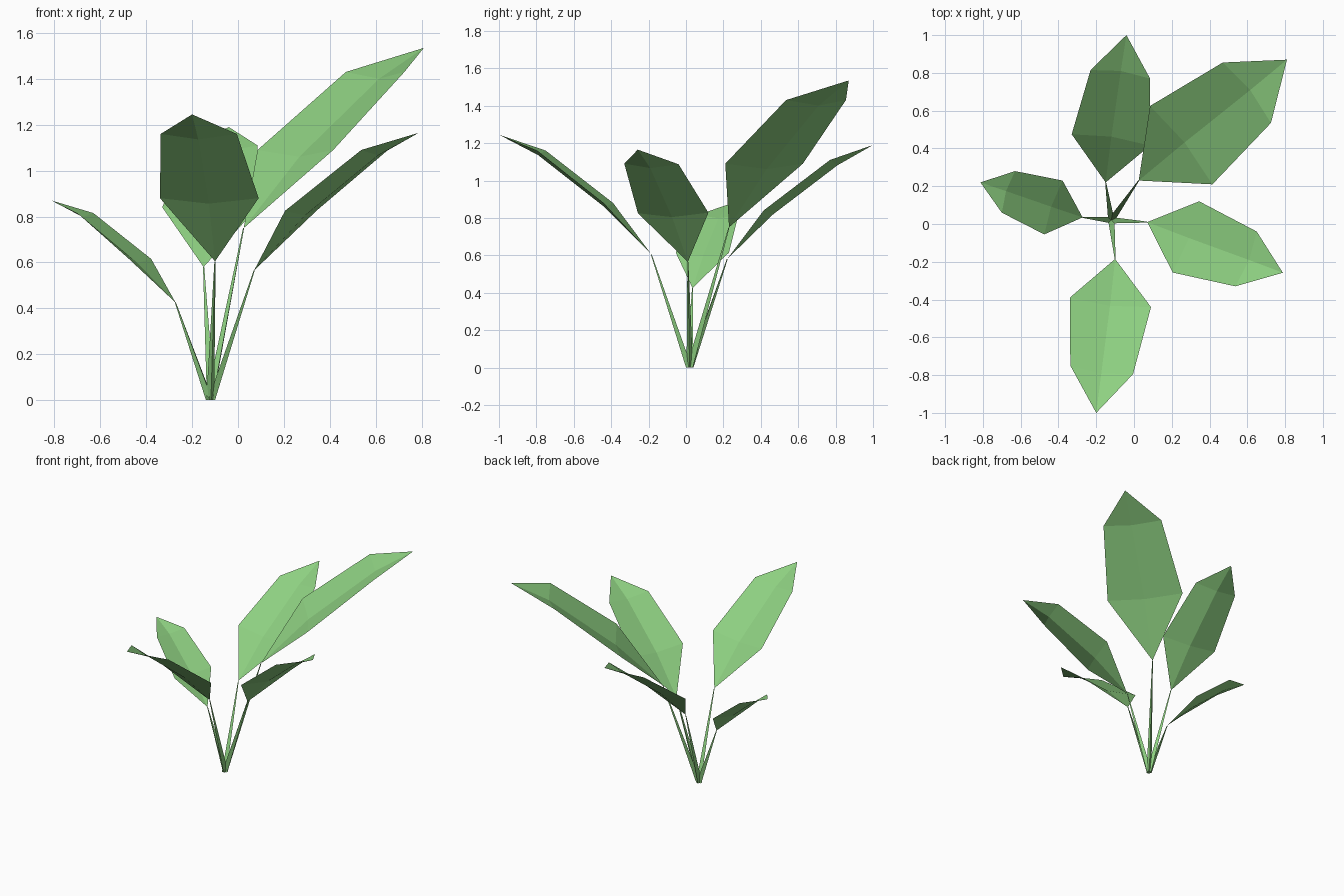
import bpy
from mathutils import Vector

if "Cube" in bpy.data.objects:
    bpy.data.objects.remove(bpy.data.objects["Cube"])

green = bpy.data.materials.new("leaf green")
green.diffuse_color = (0.27, 0.63, 0.22, 1)
green.use_nodes = True
green.node_tree.nodes["Principled BSDF"].inputs["Base Color"].default_value = green.diffuse_color


def add_object(name, verts, faces):
    mesh = bpy.data.meshes.new(name)
    mesh.from_pydata(verts, [], faces)
    mesh.materials.append(green)
    obj = bpy.data.objects.new(name, mesh)
    bpy.context.collection.objects.link(obj)
    return obj


def leaf(name, outline):
    """Leaf blade folded along a midrib sunk slightly below its rim."""
    base, r1, r2, tip, l2, l1 = [Vector(p) for p in outline]
    normal = (tip - base).cross(l1 - r1).normalized()
    sink = normal * 0.07 * (r1 - l1).length
    mid1 = (r1 + l1) / 2 - sink
    mid2 = (r2 + l2) / 2 - sink
    verts = [base, r1, r2, tip, l2, l1, mid1, mid2]
    add_object(name, verts, [(0, 1, 6), (1, 2, 7, 6), (2, 3, 7),
                             (0, 6, 5), (6, 7, 4, 5), (7, 3, 4)])


def stem(name, top):
    """Three-sided tapered stalk from the shared root to a leaf base."""
    root, top = Vector((-0.12, 0.02, 0)), Vector(top)
    out = (top - root)
    out.z = 0
    out.normalize()
    side = Vector((-out.y, out.x, 0))
    verts = []
    for centre, r in ((root, 0.02), (top, 0.003)):
        verts += [centre + out * r, centre - out * r * 0.5 + side * r * 0.87,
                  centre - out * r * 0.5 - side * r * 0.87]
    faces = [(i, (i + 1) % 3, (i + 1) % 3 + 3, i + 3) for i in range(3)]
    add_object(name, verts, faces + [(2, 1, 0), (3, 4, 5)])


# Rim of each leaf: base, right low, right high, tip, left high, left low
leaves = {
    "back": [(-0.15, 0.22, 0.58), (0.085, 0.415, 0.84), (0.085, 0.77, 1.11),
             (-0.04, 1.0, 1.19), (-0.23, 0.815, 1.10), (-0.33, 0.475, 0.84)],
    "tall": [(0.025, 0.23, 0.75), (0.415, 0.21, 1.09), (0.725, 0.535, 1.43),
             (0.81, 0.87, 1.535), (0.47, 0.855, 1.43), (0.085, 0.625, 1.09)],
    "front": [(-0.10, -0.185, 0.605), (-0.34, -0.39, 0.88), (-0.337, -0.75, 1.16),
              (-0.20, -1.0, 1.245), (-0.005, -0.795, 1.16), (0.09, -0.44, 0.88)],
    "right": [(0.07, 0.01, 0.565), (0.205, -0.257, 0.825), (0.537, -0.33, 1.09),
              (0.788, -0.258, 1.165), (0.65, -0.04, 1.087), (0.345, 0.12, 0.828)],
    "left": [(-0.272, 0.035, 0.425), (-0.378, 0.23, 0.615), (-0.63, 0.28, 0.815),
             (-0.813, 0.22, 0.87), (-0.70, 0.06, 0.815), (-0.475, -0.055, 0.615)],
}
for label, rim in leaves.items():
    leaf(label + "_leaf", rim)
    stem(label + "_stem", rim[0])
